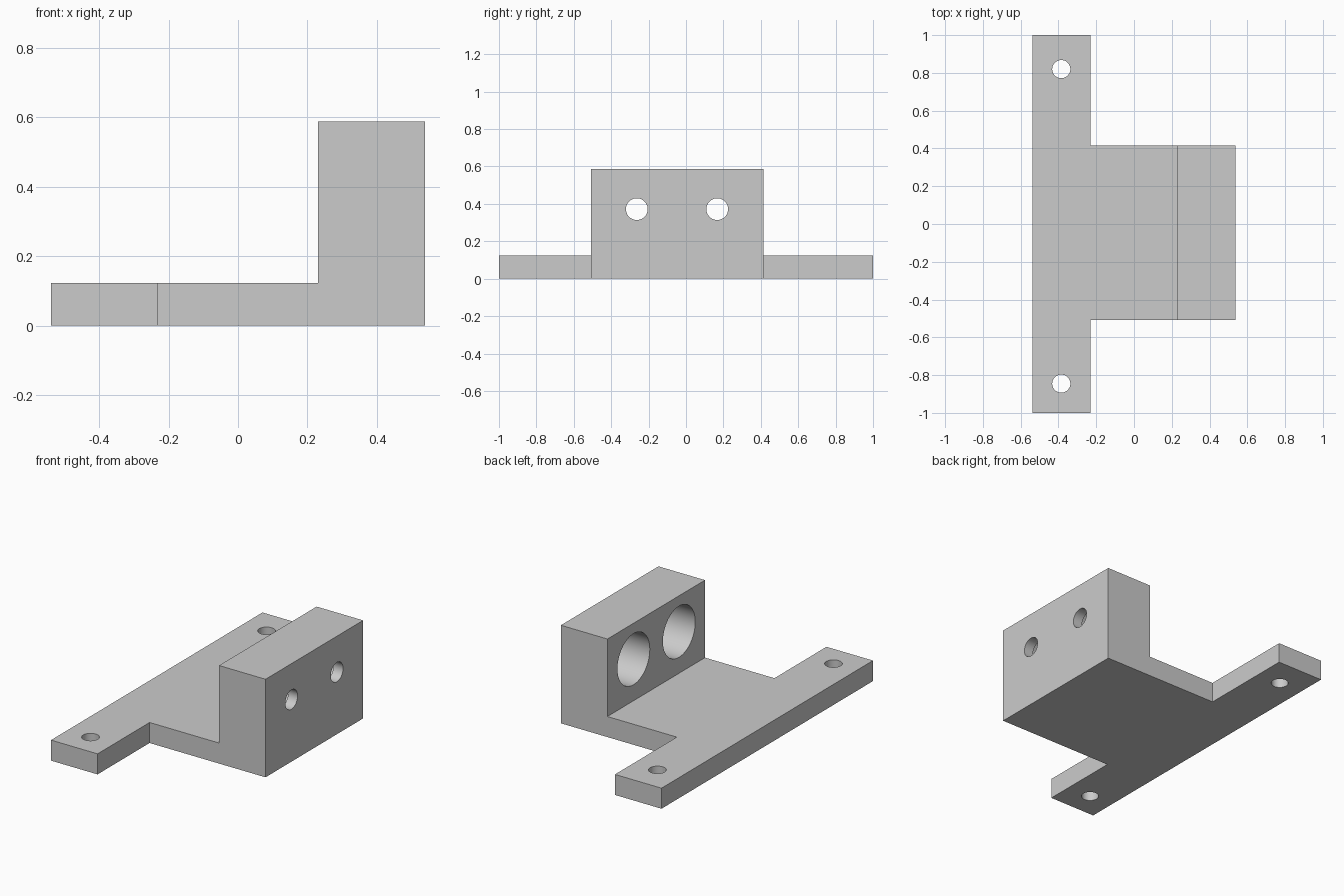
import bpy, bmesh, math
from mathutils import Matrix, Vector

cube = bpy.data.objects.get("Cube")
if cube:
    bpy.data.objects.remove(cube, do_unlink=True)

# Key dimensions
X0, X1 = -0.538, 0.538           # overall depth
BAR_X, WALL_X = -0.23, 0.23      # bar edge, wall inner face
Y0, Y1 = -0.508, 0.415           # pad and wall width
PLATE, TOP = 0.123, 0.587        # heights

grey = bpy.data.materials.new("plain grey")
grey.use_nodes = True
colour = (0.6, 0.6, 0.6, 1)
grey.diffuse_color = colour
grey.node_tree.nodes["Principled BSDF"].inputs["Base Color"].default_value = colour


def make_object(name, bm):
    bmesh.ops.recalc_face_normals(bm, faces=bm.faces)
    mesh = bpy.data.meshes.new(name)
    bm.to_mesh(mesh)
    bm.free()
    mesh.materials.append(grey)
    obj = bpy.data.objects.new(name, mesh)
    bpy.context.collection.objects.link(obj)
    return obj


def prism(name, outline, height):
    """Solid from a plan outline, standing on the ground."""
    bm = bmesh.new()
    low = [bm.verts.new((x, y, 0)) for x, y in outline]
    high = [bm.verts.new((x, y, height)) for x, y in outline]
    bm.faces.new(low)
    bm.faces.new(high)
    for i in range(len(low)):
        j = (i + 1) % len(low)
        bm.faces.new((low[i], low[j], high[j], high[i]))
    return make_object(name, bm)


def cylinder(name, start, end, radius):
    start, end = Vector(start), Vector(end)
    axis = end - start
    turn = axis.to_track_quat("Z", "Y").to_matrix().to_4x4()
    bm = bmesh.new()
    bmesh.ops.create_cone(bm, cap_ends=True, segments=64, radius1=radius,
                          radius2=radius, depth=axis.length,
                          matrix=Matrix.Translation((start + end) / 2) @ turn)
    obj = make_object(name, bm)
    obj.hide_render = True
    return obj


def combine(target, tool, operation):
    mod = target.modifiers.new(operation.lower(), "BOOLEAN")
    mod.operation, mod.solver, mod.object = operation, "EXACT", tool
    bpy.context.view_layer.objects.active = target
    bpy.ops.object.modifier_apply(modifier=mod.name)
    bpy.data.objects.remove(tool, do_unlink=True)


# T-shaped base plate with the upright wall joined on
bracket = prism("mounting_bracket",
                [(X0, -1), (BAR_X, -1), (BAR_X, Y0), (X1, Y0),
                 (X1, Y1), (BAR_X, Y1), (BAR_X, 1), (X0, 1)], PLATE)
wall = prism("upright_wall", [(WALL_X, Y0), (X1, Y0), (X1, Y1), (WALL_X, Y1)], TOP)
combine(bracket, wall, "UNION")

# Screw holes through the two tabs
for y in (-0.845, 0.82):
    combine(bracket, cylinder("screw_hole", (-0.385, y, -0.1),
                              (-0.385, y, 0.3), 0.048), "DIFFERENCE")

# Counterbored holes through the wall, wide on the inner side
for y in (-0.263, 0.167):
    combine(bracket, cylinder("through_hole", (0, y, 0.372),
                              (0.7, y, 0.372), 0.058), "DIFFERENCE")
    combine(bracket, cylinder("counterbore", (0, y, 0.372),
                              (WALL_X + 0.246, y, 0.372), 0.153), "DIFFERENCE")

# Tidy coplanar faces, smooth the bores, keep edges crisp
bm = bmesh.new()
bm.from_mesh(bracket.data)
bmesh.ops.remove_doubles(bm, verts=bm.verts, dist=0.00001)
bmesh.ops.dissolve_limit(bm, angle_limit=math.radians(0.5),
                         verts=bm.verts, edges=bm.edges)
bm.to_mesh(bracket.data)
bm.free()
bpy.ops.object.select_all(action="DESELECT")
bracket.select_set(True)
bpy.context.view_layer.objects.active = bracket
bpy.ops.object.shade_smooth_by_angle(angle=math.radians(30))
